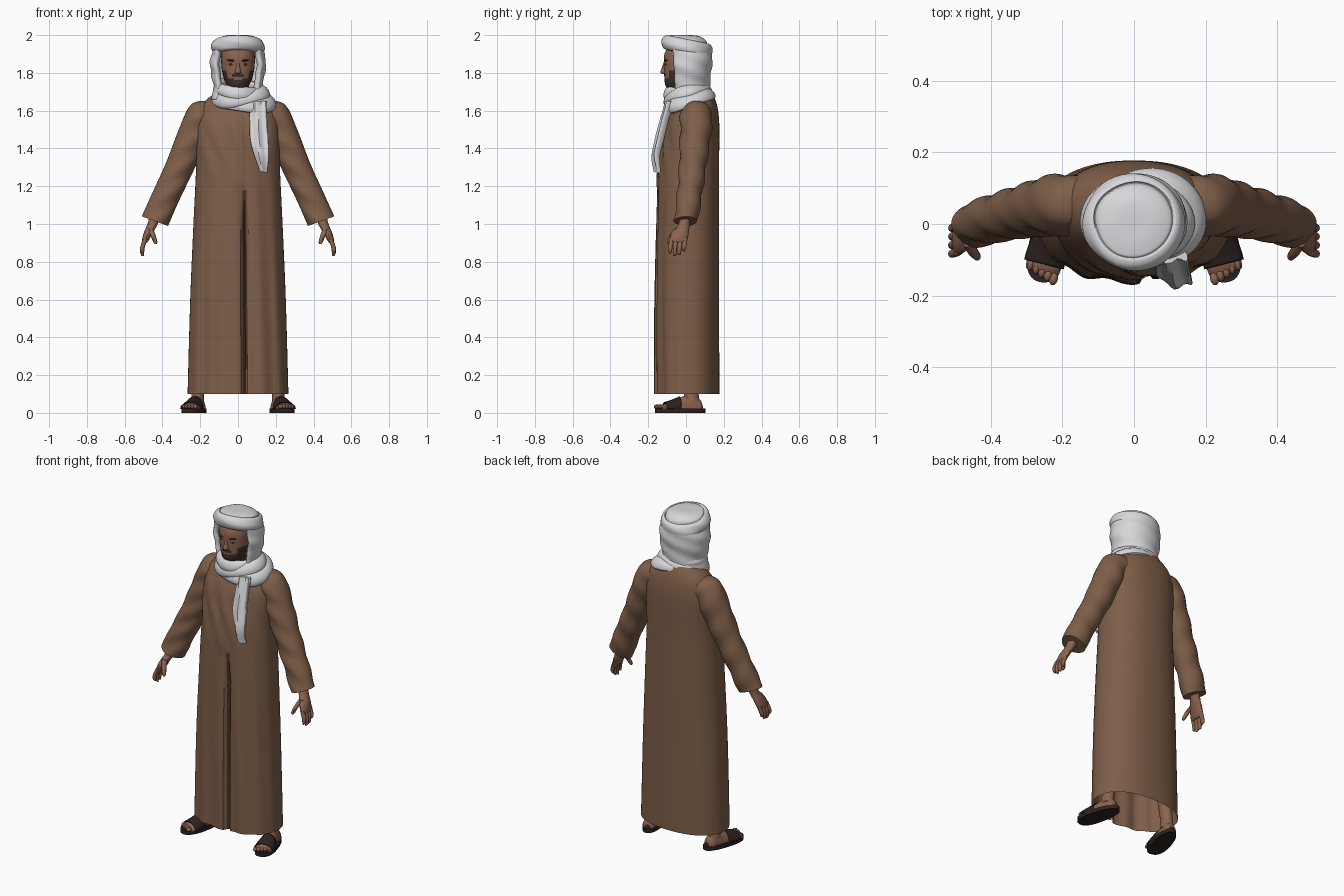
import bpy, bmesh, math
from mathutils import Vector, Euler

if "Cube" in bpy.data.objects:
    bpy.data.objects.remove(bpy.data.objects["Cube"])


def material(name, r, g, b):
    m = bpy.data.materials.new(name)
    m.use_nodes = True
    m.diffuse_color = (r, g, b, 1)
    bsdf = m.node_tree.nodes["Principled BSDF"]
    bsdf.inputs["Base Color"].default_value = (r, g, b, 1)
    bsdf.inputs["Roughness"].default_value = 0.9
    return m


ROBE = material("brown cloth", .21, .113, .066)
SEAM = material("dark brown cloth", .07, .036, .022)
WHITE = material("white cloth", .68, .68, .7)
SKIN = material("skin", .26, .125, .078)
BEARD = material("dark hair", .05, .03, .022)
LEATHER = material("dark leather", .025, .016, .015)


def finish(name, bm, mats, angle=40, mirror=False, thick=0):
    """Turn a bmesh into a smooth shaded object with optional modifiers."""
    bmesh.ops.recalc_face_normals(bm, faces=bm.faces)
    me = bpy.data.meshes.new(name)
    bm.to_mesh(me)
    bm.free()
    ob = bpy.data.objects.new(name, me)
    bpy.context.collection.objects.link(ob)
    for m in mats:
        me.materials.append(m)
    bpy.ops.object.select_all(action='DESELECT')
    ob.select_set(True)
    bpy.context.view_layer.objects.active = ob
    bpy.ops.object.shade_smooth_by_angle(angle=math.radians(angle))
    if thick:
        mod = ob.modifiers.new("thickness", 'SOLIDIFY')
        mod.thickness = thick
    if mirror:
        ob.modifiers.new("mirror", 'MIRROR')
    return ob


def smooth_rings(rings, k):
    """Catmull-Rom interpolation between a few key rings."""
    rings = [tuple(r) + (0,) * (8 - len(r)) for r in rings]
    out = []
    for i in range(len(rings) - 1):
        p = [rings[max(0, min(len(rings) - 1, i + d))] for d in (-1, 0, 1, 2)]
        for s in range(k):
            t = s / k
            out.append([.5 * (2 * b + (c - a) * t + (2 * a - 5 * b + 4 * c - d) * t * t
                              + (3 * b - a - 3 * c + d) * t ** 3)
                        for a, b, c, d in zip(*p)])
    return out + [rings[-1]]


def loft(name, rings, mats, sides=24, k=4, n=2, arc=None, caps=(True, True),
         shape=None, paint=None, **kw):
    """Skin rings of (x, y, z, half width, half depth, tilt x, tilt y, tilt z)."""
    bm = bmesh.new()
    rows = []
    for x, y, z, a, b, tx, ty, tz in smooth_rings(rings, k):
        rot, row = Euler((tx, ty, tz)), []
        for i in range(sides + (1 if arc else 0)):
            th = arc[0] + (arc[1] - arc[0]) * i / sides if arc else math.tau * i / sides
            c, s = math.cos(th), math.sin(th)
            v = Vector((math.copysign(abs(c) ** (2 / n), c) * a,
                        math.copysign(abs(s) ** (2 / n), s) * b, 0))
            v.rotate(rot)
            v += Vector((x, y, z))
            row.append(bm.verts.new(shape(v, th) if shape else v))
        rows.append(row)
    m = len(rows[0])
    for r0, r1 in zip(rows, rows[1:]):
        for i in range(m - 1 if arc else m):
            j = (i + 1) % m
            bm.faces.new((r0[i], r0[j], r1[j], r1[i]))
    if not arc:
        for cap, row in zip(caps, (rows[0], rows[-1])):
            if cap:
                bm.faces.new(row)
    if paint:
        for f in bm.faces:
            f.material_index = paint(f.calc_center_median())
    return finish(name, bm, mats, **kw)


def ball(name, pos, size, mat, mirror=False, tilt=(0, 0, 0)):
    bm = bmesh.new()
    bmesh.ops.create_uvsphere(bm, u_segments=14, v_segments=8, radius=1)
    for v in bm.verts:
        p = Vector(v.co[i] * size[i] for i in range(3))
        p.rotate(Euler(tilt))
        v.co = p + Vector(pos)
    return finish(name, bm, [mat], mirror=mirror)


# Long robe: hanging folds, front slit and raised placket
def robe_shape(v, th):
    front = max(0, -math.sin(th))
    low = max(0, min(1, (1.35 - v.z) / .8))
    v.y += .007 * front * low * math.sin(th * 13 + v.z)
    if v.y < 0 and v.z < 1.2:
        v.y += .03 * math.exp(-((v.x - .035) / .012) ** 2) * min(1, (1.2 - v.z) * 5)
    if v.y < 0 and v.z > 1.2 and abs(v.x) < .028:
        v.y -= .005
    v.y += .006 * front * max(0, 1 - abs(v.z - 1.4) / .25) * math.sin(v.x * 60 + v.z * 25)
    return v


def robe_paint(c):
    return int(c.y < 0 and c.z < 1.19 and abs(c.x - .035) < .01)


loft("robe", [(0, .007, .1, .267, .17), (0, .007, .6, .253, .168), (0, .01, 1, .236, .165),
              (0, .015, 1.3, .222, .16), (0, .03, 1.5, .222, .147), (0, .045, 1.6, .205, .125),
              (0, .055, 1.66, .165, .1), (0, .06, 1.71, .09, .075)],
     [ROBE, SEAM], sides=160, k=9, n=2.25, caps=(False, True), shape=robe_shape, paint=robe_paint)


# Sleeves with soft creases
def sleeve_shape(v, th):
    v.y += .005 * math.sin(v.z * 45 + th * 2)
    return v


loft("sleeves", [(.11, .06, 1.58, .075, .08, 0, -1.25), (.19, .055, 1.57, .085, .085, 0, -.9),
                 (.238, .05, 1.47, .083, .082, 0, -.58), (.31, .035, 1.3, .075, .072, 0, -.43),
                 (.38, .018, 1.15, .073, .066, 0, -.4), (.44, 0, 1.015, .074, .062, 0, -.35)],
     [ROBE], sides=32, k=6, shape=sleeve_shape, mirror=True)

# Hands
loft("palms", [(.435, 0, 1.06, .03, .033), (.452, -.01, 1, .027, .03),
               (.474, -.03, .955, .024, .045), (.49, -.04, .915, .018, .047),
               (.493, -.042, .9, .01, .04)], [SKIN], sides=16, mirror=True)
for i, drop in enumerate((.845, .83, .835, .855)):
    y = -.076 + i * .024
    loft("finger_%d" % (i + 1), [(.49, y, .92, .012, .013), (.505, y - .006, .88, .012, .012),
                                 (.507, y - .008, drop + .012, .01, .01),
                                 (.502, y - .008, drop, .005, .005)],
         [SKIN], sides=10, k=3, mirror=True)
loft("thumbs", [(.465, -.045, .975, .016, .02), (.45, -.075, .94, .014, .015),
                (.438, -.09, .905, .011, .012), (.436, -.093, .893, .005, .005)],
     [SKIN], sides=10, k=3, mirror=True)


# Head and neck with a painted beard
def head_paint(c):
    x = abs(c.x)
    if c.y > .03 or c.z < 1.7:
        return 0
    lips = x < .022 and 1.765 < c.z < 1.777
    beard = c.z < 1.768 or (x > .058 and c.z < 1.815)
    moustache = x < .034 and 1.777 < c.z < 1.793
    return int((beard or moustache) and not lips)


loft("head", [(0, .02, 1.58, .06, .06), (0, .01, 1.69, .058, .06), (0, -.04, 1.725, .056, .064),
              (0, -.03, 1.77, .075, .084), (0, -.018, 1.83, .087, .098), (0, -.012, 1.9, .088, .102),
              (0, 0, 1.96, .07, .08)],
     [SKIN, BEARD], sides=48, k=7, n=2.15, paint=head_paint)
loft("nose", [(0, -.112, 1.794, .012, .008), (0, -.115, 1.803, .018, .021),
              (0, -.112, 1.83, .011, .015), (0, -.11, 1.862, .008, .006)], [SKIN], sides=12)
ball("eyes", (.034, -.106, 1.845), (.014, .006, .006), BEARD, True, (0, 0, .25))
ball("eyebrows", (.036, -.107, 1.866), (.023, .009, .006), BEARD, True, (0, -.1, .25))


# Head covering: turban with a rolled rim, and a hood hanging around the face
def wrap_shape(v, th):
    r = 1 + .018 * math.sin(th * 3 + v.z * 70)
    return Vector((v.x * r, v.y * r, v.z))


T = -.2
loft("turban", [(0, .005, 1.9, .105, .112, T), (0, .005, 1.905, .13, .13, T),
                (0, .005, 1.935, .143, .137, T), (0, .008, 1.965, .132, .13, T),
                (0, .01, 1.977, .115, .113, T), (0, .01, 1.973, .108, .106, T),
                (0, .01, 1.985, .1, .098, T * .7), (0, .01, 1.998, .06, .06, T * .3),
                (0, .01, 2.0, .01, .01)], [WHITE], sides=48, shape=wrap_shape)
loft("hood", [(0, .005, 1.93, .132, .132), (0, .01, 1.86, .148, .13), (0, .01, 1.79, .142, .122),
              (0, .01, 1.73, .13, .118), (0, .01, 1.66, .14, .125)],
     [WHITE], sides=40, k=6, arc=(-.62, math.pi + .62), shape=wrap_shape, thick=.028)


# Neck scarf: overlapping tilted rolls of cloth
def roll(name, pos, a, b, r, height, tx, ty, phase):
    bm, rows = bmesh.new(), []
    for i in range(56):
        th = math.tau * i / 56
        fat = 1 + .15 * math.sin(th * 3 + phase)
        row = []
        for j in range(14):
            q = math.tau * j / 14
            out = r * fat * math.cos(q)
            v = Vector(((a + out) * math.cos(th), (b + out) * math.sin(th),
                        height * fat * math.sin(q) - out * .5))
            v.rotate(Euler((tx, ty, 0)))
            row.append(bm.verts.new(v + Vector(pos)))
        rows.append(row)
    for i in range(56):
        p, q = rows[i], rows[(i + 1) % 56]
        for j in range(14):
            k = (j + 1) % 14
            bm.faces.new((p[j], p[k], q[k], q[j]))
    finish(name, bm, [WHITE])


roll("scarf_upper_roll", (0, .005, 1.715), .105, .1, .026, .03, .22, .1, 0)
roll("scarf_middle_roll", (.01, .005, 1.685), .125, .103, .03, .032, .28, -.12, 2)
roll("scarf_lower_roll", (.035, .012, 1.66), .14, .108, .033, .03, .3, .08, 4)


# Loose scarf end hanging over the left chest
def tail_shape(v, th):
    v.y += .008 * math.sin(v.x * 110 + v.z * 8)
    return v


loft("scarf_tail", [(.105, -.085, 1.65, .045, .02), (.108, -.115, 1.55, .047, .018),
                    (.112, -.14, 1.45, .048, .018), (.125, -.16, 1.36, .038, .016),
                    (.135, -.152, 1.275, .02, .012, 0, .2)],
     [WHITE], sides=24, k=5, n=2.6, shape=tail_shape)

# Feet in sandals, toes turned outward
TURN = .25
FWD = Vector((math.sin(TURN), -math.cos(TURN), 0))
HEEL = Vector((.23, -.03, 0))


def foot_rings(rows, grow=0):
    out = []
    for t, a, h in rows:
        p = HEEL + FWD * t
        out.append((p.x, p.y, .022, a + grow, h + grow, math.pi / 2, 0, TURN))
    return out


def sole_shape(v, th):
    d = v - HEEL
    t = d.dot(FWD)
    side = Vector((-FWD.y, FWD.x, 0))
    return v + side * d.dot(side) * (.9 * t - .06)


loft("sandal_soles", [(HEEL.x, HEEL.y, z, .058, .136, 0, 0, TURN) for z in (0, .024)],
     [LEATHER], sides=36, k=1, n=2.4, shape=sole_shape, mirror=True)
loft("feet", foot_rings([(-.12, .015, .02), (-.105, .034, .05), (-.06, .038, .075), (0, .042, .06),
                         (.06, .05, .035), (.1, .048, .022), (.108, .044, .015)]),
     [SKIN], sides=20, arc=(0, math.pi), mirror=True)
for i in range(5):
    p = HEEL + FWD * (.118 - .006 * i) + Vector((-FWD.y, FWD.x, 0)) * (-.036 + .018 * i)
    ball("toe_%d" % (i + 1), (p.x, p.y, .033), (.012 - .0008 * i, .018, .012), SKIN, True, (0, 0, TURN))
loft("sandal_straps", foot_rings([(.005, .042, .058), (.05, .049, .04), (.085, .05, .029)], .007),
     [LEATHER], sides=20, arc=(0, math.pi), mirror=True, thick=.005)
ankle = HEEL - FWD * .06
loft("ankles", [(ankle.x, ankle.y, .06, .036, .045), (ankle.x - .005, ankle.y, .13, .033, .038),
                (ankle.x - .03, ankle.y, .35, .045, .05)], [SKIN], sides=20, mirror=True)
